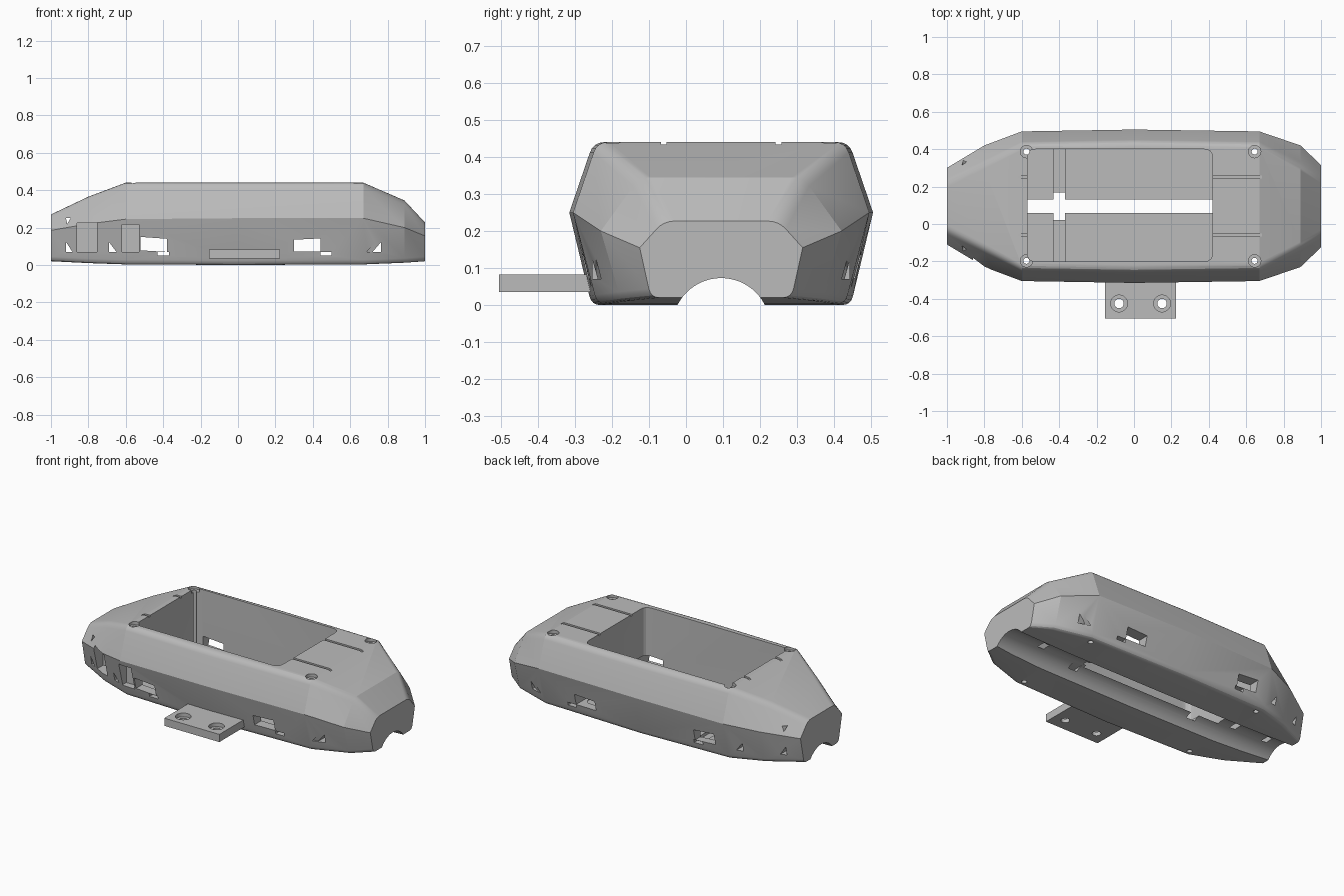
import bpy, bmesh, math
from mathutils import Vector

cube = bpy.data.objects.get("Cube")
if cube:
    bpy.data.objects.remove(cube)

grey = bpy.data.materials.new("plain grey")
grey.use_nodes = True
grey.diffuse_color = (0.5, 0.5, 0.5, 1)
grey.node_tree.nodes["Principled BSDF"].inputs["Base Color"].default_value = (0.5, 0.5, 0.5, 1)

CY = 0.095  # centre line of the hull


def loft(name, rings):
    """Closed solid through a list of equal rings of points."""
    bm = bmesh.new()
    rows = [[bm.verts.new(p) for p in ring] for ring in rings]
    n = len(rows[0])
    for a, b in zip(rows, rows[1:]):
        for i in range(n):
            j = (i + 1) % n
            bm.faces.new((a[i], a[j], b[j], b[i]))
    bm.faces.new(rows[0])
    bm.faces.new(rows[-1])
    bmesh.ops.recalc_face_normals(bm, faces=bm.faces)
    mesh = bpy.data.meshes.new(name)
    bm.to_mesh(mesh)
    bm.free()
    mesh.materials.append(grey)
    obj = bpy.data.objects.new(name, mesh)
    bpy.context.collection.objects.link(obj)
    return obj


def prism(outline, axis, lo, hi):
    """Outline extruded along an axis, used as a cutter or a plate."""
    place = {"x": lambda a, b, h: (h, a, b),
             "y": lambda a, b, h: (a, h, b),
             "z": lambda a, b, h: (a, b, h)}[axis]
    return loft("cutter", [[place(a, b, h) for a, b in outline] for h in (lo, hi)])


def rect(a0, a1, b0, b1):
    return [(a0, b0), (a1, b0), (a1, b1), (a0, b1)]


def circle(a, b, r, n=32):
    return [(a + r * math.cos(math.tau * i / n), b + r * math.sin(math.tau * i / n))
            for i in range(n)]


def fillet(points, radii, steps=4):
    """Round the corners of an outline."""
    out = []
    for i, p in enumerate(points):
        p = Vector(p)
        before = Vector(points[i - 1]) - p
        after = Vector(points[(i + 1) % len(points)]) - p
        if radii[i] == 0:
            out.append(tuple(p))
            continue
        a, b = p + before.normalized() * radii[i], p + after.normalized() * radii[i]
        for k in range(steps + 1):
            t = k / steps
            out.append(tuple(a * (1 - t) ** 2 + p * 2 * t * (1 - t) + b * t * t))
    return out


def cut(target, cutter):
    cutter.hide_render = True
    mod = target.modifiers.new("cut", "BOOLEAN")
    mod.operation, mod.solver, mod.object = "DIFFERENCE", "EXACT", cutter
    bpy.context.view_layer.objects.active = target
    bpy.ops.object.modifier_apply(modifier=mod.name)
    bpy.data.objects.remove(cutter)


# Hull stations: x, bottom z, half width, ridge z, half width, top z, half width
stations = [
    (-1.0, .02, .17, .185, .205, .27, .13),
    (-.8, .01, .27, .22, .325, .365, .23),
    (-.6, .003, .335, .245, .40, .44, .335),
    (0, 0, .35, .25, .41, .44, .345),
    (.67, .003, .335, .25, .40, .44, .335),
    (.89, .012, .27, .2, .325, .345, .22),
    (1.0, .02, .19, .155, .22, .227, .155),
]
rings = []
for x, zb, hb, zm, hm, zt, ht in stations:
    section = [(CY - hb, zb), (CY + hb, zb), (CY + hm, zm),
               (CY + ht, zt), (CY - ht, zt), (CY - hm, zm)]
    section = fillet(section, [.025, .025, 0, .03, .03, 0])
    rings.append([(x, y, z) for y, z in section])
hull = loft("hull", rings)

# Open compartment and the round channel along the underside
cut(hull, prism(fillet(rect(-.57, .42, -.2, .4), [.045] * 4), "z", .068, .6))
cut(hull, prism(circle(CY, -.059, .132, 64), "x", -1.2, 1.2))

# Strap channels across the hull and side windows
for x in (-.43, .44):
    cut(hull, prism(rect(x, x + .06, .05, .07), "y", -.6, .8))
cut(hull, prism([(-.52, .078), (-.38, .07), (-.38, .14), (-.52, .15)], "y", -.6, .8))
cut(hull, prism([(.3, .072), (.44, .072), (.44, .142), (.3, .135)], "y", -.6, .8))

# Small triangular openings near both ends
for x, dx in ((-.92, .035), (-.69, .04), (.765, -.045)):
    cut(hull, prism([(x, .07), (x + dx, .07), (x, .123)], "y", -.6, .8))
cut(hull, prism([(-.92, .25), (-.895, .25), (-.913, .22)], "y", -.6, .8))
for side in (-1, 1):
    y = CY + side * .347
    cut(hull, prism([(y, .07), (y - side * .014, .07), (y, .12)], "x", .55, 1.2))

# Rectangular recesses on the front side
cut(hull, prism(rect(-.86, -.755, .07, .225), "y", -.6, -.1))
cut(hull, prism(rect(-.62, -.53, .07, .215), "y", -.6, -.215))

# Screw holes with counterbores
for x in (-.575, .645):
    for y in (CY - .292, CY + .292):
        cut(hull, prism(circle(x, y, .033), "z", .42, .6))
        cut(hull, prism(circle(x, y, .016, 20), "z", -.2, .6))

# Shallow grooves in the deck
for y in (CY - .155, CY + .155):
    for x0, x1 in ((-.62, -.56), (.41, .685)):
        cut(hull, prism(rect(x0, x1, y - .008, y + .008), "z", .43, .6))

# Mounting tab on the front side with two countersunk holes
tab = prism(rect(-.155, .225, -.505, -.25), "z", .035, .083)
tab.name = tab.data.name = "mounting_tab"
for x in (-.08, .15):
    cut(tab, prism(circle(x, -.425, .045), "z", .06, .2))
    cut(tab, prism(circle(x, -.425, .025), "z", -.1, .2))

for obj in (hull, tab):
    bpy.ops.object.select_all(action="DESELECT")
    obj.select_set(True)
    bpy.context.view_layer.objects.active = obj
    bpy.ops.object.shade_smooth_by_angle(angle=math.radians(20))
